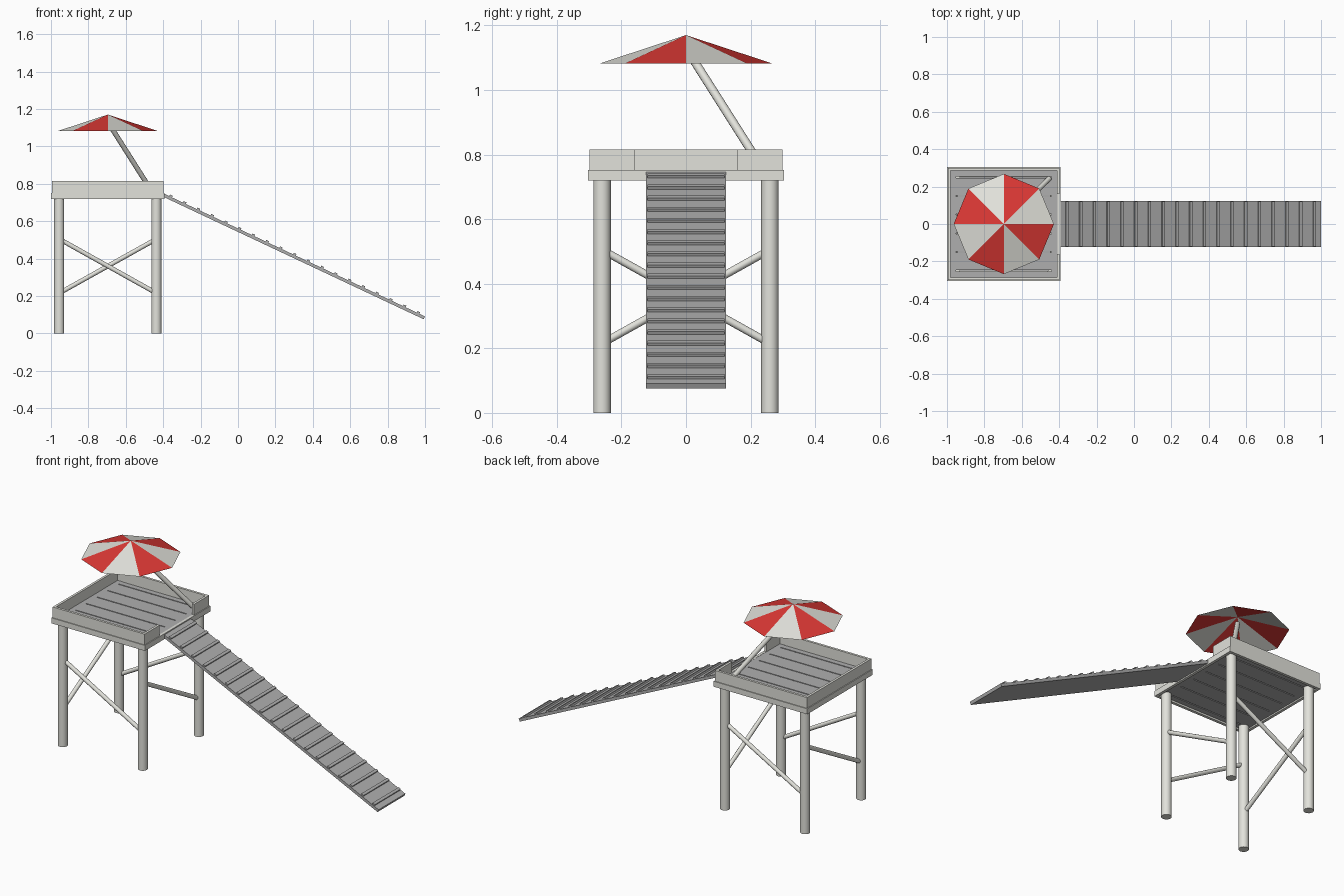
import bpy, bmesh, math
from mathutils import Vector, Matrix

if "Cube" in bpy.data.objects:
    bpy.data.objects.remove(bpy.data.objects["Cube"], do_unlink=True)


def material(name, rgb):
    m = bpy.data.materials.new(name)
    m.use_nodes = True
    m.diffuse_color = (*rgb, 1)
    bsdf = m.node_tree.nodes["Principled BSDF"]
    bsdf.inputs["Base Color"].default_value = (*rgb, 1)
    bsdf.inputs["Roughness"].default_value = 0.7
    return m


WHITE = material("painted_white", (0.76, 0.76, 0.71))
GREY = material("weathered_grey", (0.43, 0.43, 0.43))
RED = material("canopy_red", (0.72, 0.04, 0.035))


def finish(name, bm, *mats):
    mesh = bpy.data.meshes.new(name)
    bm.to_mesh(mesh)
    bm.free()
    for m in mats:
        mesh.materials.append(m)
    ob = bpy.data.objects.new(name, mesh)
    bpy.context.collection.objects.link(ob)
    return ob


def add_box(bm, lo, hi, frame=Matrix()):
    lo, hi = Vector(lo), Vector(hi)
    place = Matrix.Translation((lo + hi) / 2) @ Matrix.Diagonal((*(hi - lo), 1))
    bmesh.ops.create_cube(bm, size=1, matrix=frame @ place)


def rod(name, start, end, radius, mat, sides=16):
    start, end = Vector(start), Vector(end)
    axis = end - start
    bm = bmesh.new()
    turn = axis.to_track_quat('Z', 'Y').to_matrix().to_4x4()
    bmesh.ops.create_cone(bm, cap_ends=True, segments=sides, radius1=radius,
                          radius2=radius, depth=axis.length,
                          matrix=Matrix.Translation((start + end) / 2) @ turn)
    ob = finish(name, bm, mat)
    bpy.ops.object.select_all(action='DESELECT')
    ob.select_set(True)
    bpy.context.view_layer.objects.active = ob
    bpy.ops.object.shade_smooth_by_angle(angle=math.radians(40))
    return ob


CX = -0.696                # tower centre
HALF = 0.304               # half width of the platform
LEG = 0.26                 # leg offset from the centre
BASE, DECK, RAIL = 0.72, 0.752, 0.815

# Legs, in order round the tower, with one diagonal brace per side
corners = [(-1, -1), (1, -1), (1, 1), (-1, 1)]
names = ["front_right", "front_left", "back_left", "back_right"]
feet = [Vector((CX + sx * LEG, sy * LEG, 0)) for sx, sy in corners]
for i, foot in enumerate(feet):
    rod(f"leg_{names[i]}", foot, foot + Vector((0, 0, BASE + 0.01)), 0.027, WHITE)
    other = feet[(i + 1) % len(feet)]
    rod(f"brace_{i + 1}", foot + Vector((0, 0, 0.505)),
        other + Vector((0, 0, 0.215)), 0.012, WHITE, 12)


# Walls around the square platform, with an optional opening on the +x side
def surround(name, half, thick, z0, z1, gap):
    bm = bmesh.new()
    inner = half - thick
    for s in (-1, 1):
        ya, yb = sorted((s * inner, s * half))
        add_box(bm, (CX - half, ya, z0), (CX + half, yb, z1))
        ya, yb = sorted((s * gap, s * inner))
        add_box(bm, (CX + inner, ya, z0), (CX + half, yb, z1))
    add_box(bm, (CX - half, -inner, z0), (CX - inner, inner, z1))
    return finish(name, bm, WHITE)


surround("platform_frame", HALF, 0.016, BASE, DECK, 0)
surround("platform_rail", HALF - 0.005, 0.014, DECK, RAIL, 0.16)

# Deck planks, separated by narrow slots that stop short of the ends
bm = bmesh.new()
inner, slot_half, floor = HALF - 0.016, 0.255, BASE + 0.008
edges = [-inner] + [-0.25 + 0.1 * k for k in range(6)] + [inner]
for a, b in zip(edges, edges[1:]):
    add_box(bm, (CX - slot_half, max(a + 0.003, -inner), floor),
            (CX + slot_half, min(b - 0.003, inner), DECK - 0.001))
for s in (-1, 1):
    xa, xb = sorted((CX + s * slot_half, CX + s * inner))
    add_box(bm, (xa, -inner, floor), (xb, inner, DECK - 0.001))
finish("deck_planks", bm, GREY)

# Sloping ramp and its cross slats, laid out along the ramp's own axis
top, foot = Vector((-0.395, 0, 0.747)), Vector((1.0, 0, 0.091))
run = foot - top
slope = Matrix.Translation(top) @ Matrix.Rotation(math.atan2(-run.z, run.x), 4, 'Y')
bm = bmesh.new()
add_box(bm, (0, -0.124, -0.017), (run.length, 0.124, 0), slope)
finish("ramp_board", bm, GREY)

bm = bmesh.new()
stretch = run.length / run.x
for k in range(19):
    d = (0.963 - 0.0735 * k - top.x) * stretch
    add_box(bm, (d - 0.008, -0.12, -0.002), (d + 0.008, 0.12, 0.009), slope)
finish("ramp_slats", bm, GREY)

# Parasol: leaning pole and eight-panel canopy
rod("parasol_pole", (CX + 0.243, 0.243, DECK - 0.005), (CX, 0, 1.13), 0.0135, WHITE, 12)

bm = bmesh.new()
apex = bm.verts.new((CX, 0, 1.17))
rim = [bm.verts.new((CX + 0.268 * math.cos(k * math.pi / 4),
                     0.268 * math.sin(k * math.pi / 4), 1.082)) for k in range(8)]
for k in range(8):
    panel = bm.faces.new((apex, rim[k], rim[(k + 1) % 8]))
    panel.material_index = k % 2
finish("parasol_canopy", bm, WHITE, RED)
